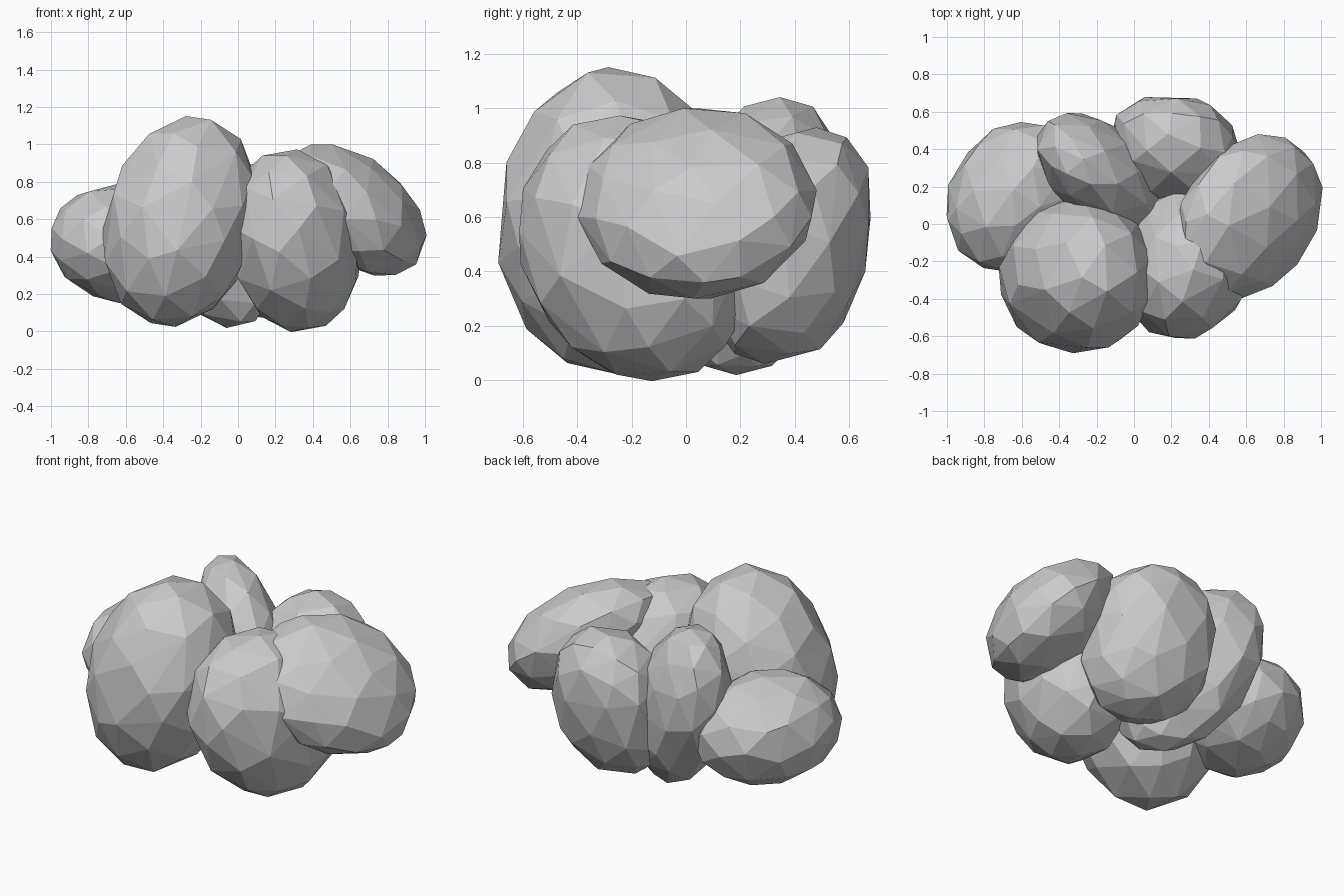
import bpy, bmesh
from math import sqrt
from mathutils import Matrix, Vector

if "Cube" in bpy.data.objects:
    bpy.data.objects.remove(bpy.data.objects["Cube"])


def lobe(name, centre, radii, top_shift, back_shift, power=2.0):
    """Low-poly leaning ellipsoid. radii = half extents on x, y, z;
    top_shift = x, y offset of the highest point; back_shift = x offset of the rearmost point;
    power above 2 makes it boxier."""
    rx, ry, rz = (r * 1.012 for r in radii)
    tx, ty = top_shift
    b = sqrt(ry * ry - ty * ty)
    a = (back_shift * ry - tx * ty) / b
    c = sqrt(rx * rx - a * a - tx * tx)
    m = Matrix(((c, a, tx), (0, b, ty), (0, 0, rz)))
    bm = bmesh.new()
    bmesh.ops.create_icosphere(bm, subdivisions=3, radius=1)
    for v in bm.verts:
        v.co = m @ (v.co / sum(abs(k) ** power for k in v.co) ** (1 / power))
    mesh = bpy.data.meshes.new(name)
    bm.to_mesh(mesh)
    bm.free()
    ob = bpy.data.objects.new(name, mesh)
    ob.location = Vector(centre)
    bpy.context.collection.objects.link(ob)
    # coarse, irregular facets
    dec = ob.modifiers.new("facets", 'DECIMATE')
    dec.ratio = 0.34
    return ob


# six overlapping lobes of the clump
lobe("front_left_lobe", (-0.305, -0.275, 0.588), (0.415, 0.412, 0.557), (0.07, 0.02), 0.0)
lobe("front_right_lobe", (0.30, -0.185, 0.485), (0.36, 0.43, 0.483), (-0.03, -0.06), 0.06)
lobe("right_lobe", (0.615, 0.04, 0.65), (0.385, 0.43, 0.348), (-0.16, 0.01), 0.09)
lobe("back_right_lobe", (0.22, 0.385, 0.495), (0.345, 0.295, 0.425), (0.0, 0.07), -0.04, 2.3)
lobe("back_left_lobe", (-0.165, 0.265, 0.53), (0.355, 0.325, 0.505), (-0.14, 0.08), -0.16)
lobe("left_lobe", (-0.64, 0.145, 0.47), (0.36, 0.395, 0.31), (-0.02, 0.0), 0.06)
